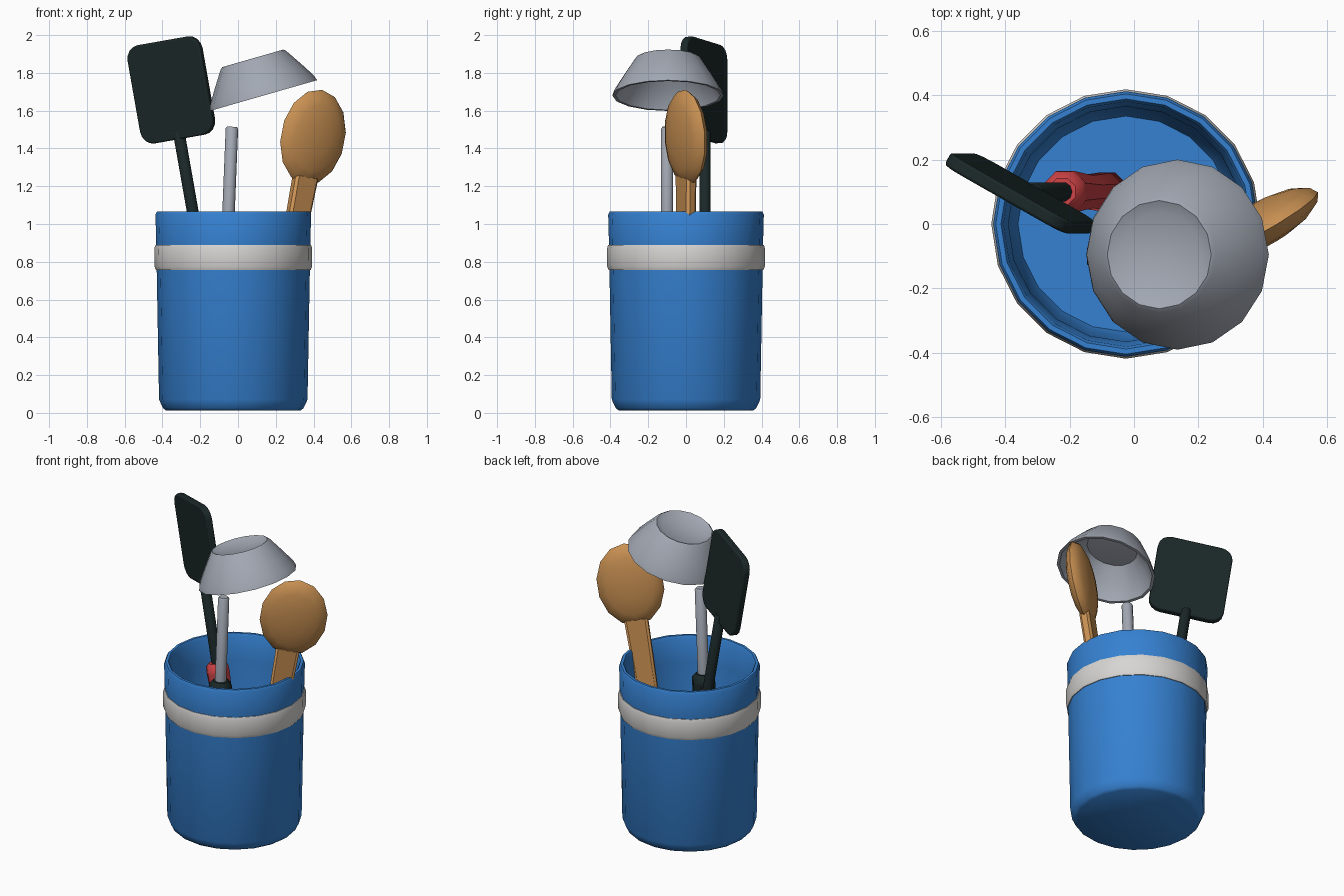
import bpy, bmesh, math
from mathutils import Vector, Matrix

if "Cube" in bpy.data.objects:
    bpy.data.objects.remove(bpy.data.objects["Cube"])


def mat(name, rgb):
    m = bpy.data.materials.new(name)
    m.diffuse_color = (*rgb, 1)
    m.use_nodes = True
    m.node_tree.nodes["Principled BSDF"].inputs["Base Color"].default_value = m.diffuse_color
    return m


BLUE = mat("pot blue", (0.036, 0.22, 0.64))
WHITE = mat("band off white", (0.68, 0.67, 0.65))
BLACK = mat("dark green black", (0.011, 0.021, 0.021))
GREY = mat("metal grey", (0.36, 0.39, 0.45))
WOOD = mat("wood", (0.58, 0.28, 0.085))
RED = mat("grip red", (0.62, 0.055, 0.06))


def frame(origin, up, across):
    """Matrix with local z along up and local x close to across."""
    z = Vector(up).normalized()
    x = Vector(across)
    x = (x - z * x.dot(z)).normalized()
    y = z.cross(x)
    m = Matrix((x, y, z)).transposed().to_4x4()
    m.translation = Vector(origin)
    return m


def finish(bm, name, material, matrix, angle=40, bevel=0, segs=2):
    bmesh.ops.recalc_face_normals(bm, faces=bm.faces)
    me = bpy.data.meshes.new(name)
    bm.to_mesh(me)
    bm.free()
    ob = bpy.data.objects.new(name, me)
    bpy.context.collection.objects.link(ob)
    ob.matrix_world = matrix
    me.materials.append(material)
    bpy.ops.object.select_all(action='DESELECT')
    ob.select_set(True)
    bpy.context.view_layer.objects.active = ob
    bpy.ops.object.shade_smooth_by_angle(angle=math.radians(angle))
    if bevel:
        b = ob.modifiers.new("bevel", 'BEVEL')
        b.width, b.segments = bevel, segs
    return ob


def lathe(name, profile, material, matrix, sides, closed=False, angle=40):
    """Turn (radius, height) points; radius 0 becomes a single pole point."""
    bm = bmesh.new()
    rings = []
    for r, h in profile:
        if r == 0:
            rings.append([bm.verts.new((0, 0, h))] * sides)
        else:
            rings.append([bm.verts.new((r * math.cos(math.tau * i / sides),
                                        r * math.sin(math.tau * i / sides), h))
                          for i in range(sides)])
    pairs = list(zip(rings, rings[1:])) + ([(rings[-1], rings[0])] if closed else [])
    for a, b in pairs:
        for i in range(sides):
            j = (i + 1) % sides
            quad = list(dict.fromkeys((a[i], a[j], b[j], b[i])))
            if len(quad) > 2:
                bm.faces.new(quad)
    return finish(bm, name, material, matrix, angle)


# Pot: chamfered base, slight taper, thin rim and hollow inside
POT = Matrix.Translation((-0.025, 0, 0))
lathe("pot", [(0, 0.012), (0.355, 0.012), (0.372, 0.025), (0.393, 0.07), (0.408, 0.9),
              (0.412, 1.05), (0.404, 1.065), (0.388, 1.065), (0.38, 1.05),
              (0.365, 0.9), (0.35, 0.1), (0.335, 0.06), (0, 0.06)], BLUE, POT, 20)

# Band around the pot
lathe("pot_band", [(0.395, 0.757), (0.41, 0.757), (0.417, 0.775), (0.418, 0.87),
                   (0.412, 0.89), (0.395, 0.89)], WHITE, POT, 20, closed=True)


# Tool grips: eight-sided, tapered at both ends
def grip(name, material, top, up, length):
    lathe(name, [(0, -length), (0.045, -length), (0.065, -length + 0.05), (0.055, -length * 0.5),
                 (0.07, -0.06), (0.068, -0.025), (0.045, 0), (0, 0)],
          material, frame(top, up, (0.92, 0.38, 0)), 8)


def rod(name, material, base, up, length, radius):
    lathe(name, [(0, 0), (radius, 0), (radius, length - 0.01),
                 (radius - 0.008, length), (0, length)],
          material, frame(base, up, (1, 0, 0)), 10)


# Spatula
S_UP = Vector((-0.173, 0, 0.985))
blade_mid = Vector((-0.353, 0.095, 1.71))
blade_frame = frame(blade_mid, S_UP, (0.86, -0.49, 0.15))
bm = bmesh.new()
hw, hl, rc, th = 0.223, 0.264, 0.075, 0.021
pts = []
for k, (sx, sz) in enumerate(((1, 1), (-1, 1), (-1, -1), (1, -1))):
    for s in range(5):
        a = math.pi / 2 * (k + s / 4)
        pts.append((sx * (hw - rc) + rc * math.cos(a), sz * (hl - rc) + rc * math.sin(a)))
face = bm.faces.new([bm.verts.new((x, -th, z)) for x, z in pts])
ext = bmesh.ops.extrude_face_region(bm, geom=[face], use_keep_orig=True)
bmesh.ops.translate(bm, vec=(0, 2 * th, 0),
                    verts=[v for v in ext["geom"] if isinstance(v, bmesh.types.BMVert)])
finish(bm, "spatula_blade", BLACK, blade_frame, bevel=0.008)
rod("spatula_rod", BLACK, blade_mid - S_UP * 0.82 + Vector((0, 0.005, 0)), S_UP, 0.6, 0.031)
grip("spatula_grip", RED, blade_mid - S_UP * 0.755 + Vector((0, 0.005, 0)), S_UP, 0.86)

# Ladle: bowl turned upside down, with a dished top
lathe("ladle_bowl", [(0.295, 0), (0.285, 0.03), (0.242, 0.1), (0.18, 0.195), (0.168, 0.205),
                     (0.13, 0.185), (0, 0.18),
                     (0, 0.165), (0.15, 0.17), (0.225, 0.095), (0.268, 0.025), (0.278, 0)],
      GREY, frame((0.135, -0.095, 1.68), (-0.276, 0, 0.961), (1, 0, 0.28)), 16, closed=True)
L_UP = Vector((0.04, 0, 1)).normalized()
L_TOP = Vector((-0.032, -0.1, 1.515))
rod("ladle_rod", GREY, L_TOP - L_UP * 0.6, L_UP, 0.6, 0.033)
grip("ladle_grip", BLACK, L_TOP - L_UP * 0.545, L_UP, 0.86)

# Wooden spoon: flat chamfered handle and flattened head
W_UP = Vector((0.187, 0, 0.982))
W_ACROSS = (0.86, 0.5, 0)
head_mid = Vector((0.397, 0, 1.46))
bm = bmesh.new()
bmesh.ops.create_cube(bm, size=1)
for v in bm.verts:
    low = v.co.z < 0
    v.co.x *= 0.09 if low else 0.14
    v.co.y *= 0.05 if low else 0.062
    v.co.z = -1.468 if low else -0.2
finish(bm, "spoon_handle", WOOD, frame(head_mid, W_UP, W_ACROSS), bevel=0.014, segs=1)
bm = bmesh.new()
bmesh.ops.create_uvsphere(bm, u_segments=14, v_segments=8, radius=1)
bmesh.ops.rotate(bm, verts=bm.verts, matrix=Matrix.Rotation(math.pi / 2, 3, 'X'))
bmesh.ops.scale(bm, verts=bm.verts, vec=(0.198, 0.065, 0.255))
finish(bm, "spoon_head", WOOD, frame(head_mid, W_UP, W_ACROSS), angle=60)
